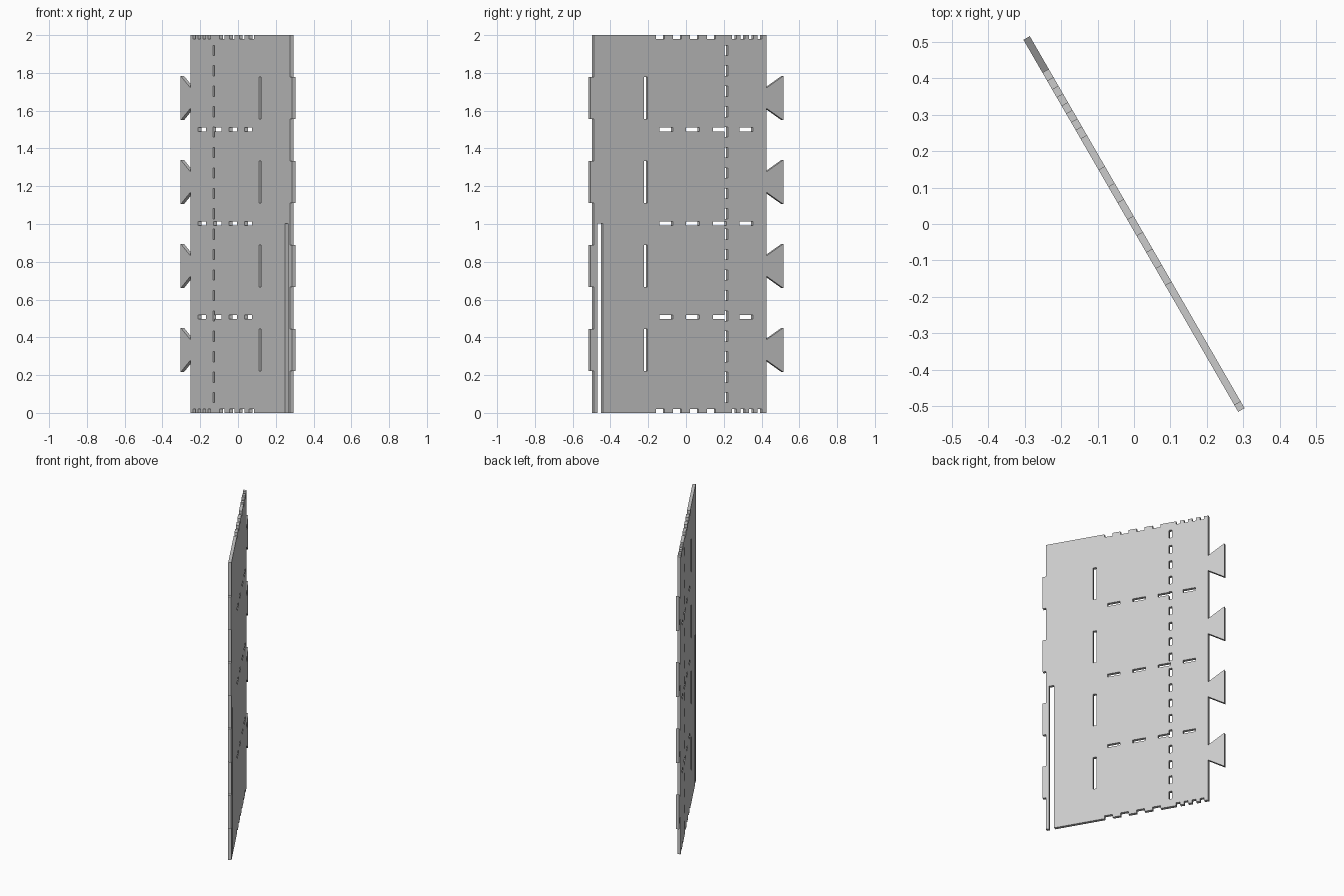
import bpy, bmesh, math

cube = bpy.data.objects.get("Cube")
if cube:
    bpy.data.objects.remove(cube, do_unlink=True)

THICK = 0.02
HEIGHT = 2.0
LEFT, RIGHT, TIP = -0.568, 0.485, 0.589
NINTH = HEIGHT / 9

gray = bpy.data.materials.new("light_gray")
gray.use_nodes = True
color = (0.6, 0.6, 0.6, 1)
gray.diffuse_color = color
gray.node_tree.nodes["Principled BSDF"].inputs["Base Color"].default_value = color


def row(start, length, step, count):
    """Evenly spaced (low, high) spans."""
    return [(start + i * step, start + i * step + length) for i in range(count)]


def make_plate(name, bm):
    """Thicken a flat sheet and turn it to the diagonal stance."""
    bmesh.ops.recalc_face_normals(bm, faces=bm.faces)
    out = bmesh.ops.extrude_face_region(bm, geom=bm.faces[:])
    for v in out["geom"]:
        if isinstance(v, bmesh.types.BMVert):
            v.co.y += THICK
    bmesh.ops.recalc_face_normals(bm, faces=bm.faces)
    mesh = bpy.data.meshes.new(name)
    bm.to_mesh(mesh)
    bm.free()
    mesh.materials.append(gray)
    obj = bpy.data.objects.new(name, mesh)
    obj.rotation_euler.z = math.radians(120)
    bpy.context.collection.objects.link(obj)


# Openings as (u0, u1, z0, z1) rectangles
holes = []
tab_spans = row(NINTH, NINTH, 2 * NINTH, 4)
# tall slots
holes += [(-0.262, -0.24, a, b) for a, b in tab_spans]
# dashed column
dash = HEIGHT / 37
holes += [(0.229, 0.25, a, b) for a, b in row(dash, dash, 2 * dash, 18)]
# three rows of horizontal slots
for z in (0.507, 1.003, 1.5):
    holes += [(a, b, z - 0.01, z + 0.01) for a, b in row(-0.168, 0.082, 0.1633, 4)]
# coarse and fine notches along top and bottom
for a, b in row(-0.188, 0.052, 0.104, 4) + row(0.276, 0.026, 0.052, 4):
    holes += [(a, b, 0, 0.02), (a, b, HEIGHT - 0.02, HEIGHT)]
# long open slot by the edge
holes.append((-0.547, -0.514, 0, 1.003))

# Solid areas: main sheet and edge tabs
solids = [(LEFT, RIGHT, 0, HEIGHT)]
solids += [(-TIP, LEFT, a, b) for a, b in tab_spans]


def inside(u, z, rects):
    return any(a < u < b and c < z < d for a, b, c, d in rects)


# Panel: cells of a grid wherever there is material
rects = holes + solids
us = sorted({round(v, 4) for r in rects for v in r[:2]})
zs = sorted({round(v, 4) for r in rects for v in r[2:]})
bm = bmesh.new()
grid = {}


def corner(u, z):
    if (u, z) not in grid:
        grid[u, z] = bm.verts.new((u, -THICK / 2, z))
    return grid[u, z]


for u0, u1 in zip(us, us[1:]):
    for z0, z1 in zip(zs, zs[1:]):
        mid = ((u0 + u1) / 2, (z0 + z1) / 2)
        if inside(*mid, solids) and not inside(*mid, holes):
            bm.faces.new([corner(u0, z0), corner(u1, z0), corner(u1, z1), corner(u0, z1)])
make_plate("slotted_panel", bm)

# Dovetail tabs on the opposite edge
bm = bmesh.new()
for a, b in tab_spans:
    z = (a + b) / 2
    outline = [(RIGHT, -0.053), (TIP, -0.117), (TIP, 0.117), (RIGHT, 0.053)]
    bm.faces.new([bm.verts.new((u, -THICK / 2, z + dz)) for u, dz in outline])
make_plate("dovetail_tabs", bm)
